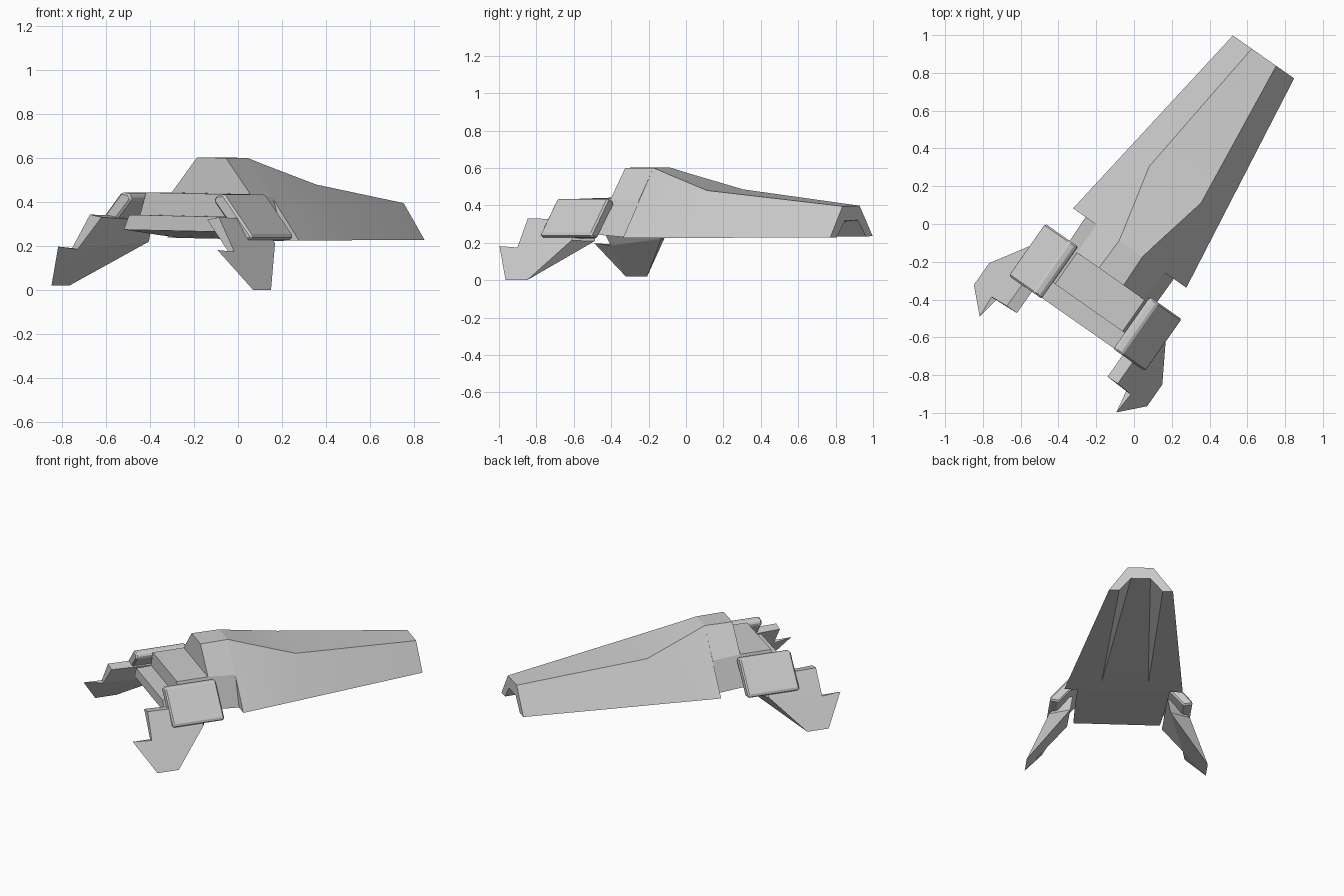
import bpy, bmesh, math
from mathutils import Matrix

cube = bpy.data.objects.get("Cube")
if cube:
    bpy.data.objects.remove(cube, do_unlink=True)

# One hull colour
GREY = (0.6, 0.6, 0.6, 1.0)
hull_grey = bpy.data.materials.new("hull_grey")
hull_grey.diffuse_color = GREY
hull_grey.use_nodes = True
hull_grey.node_tree.nodes["Principled BSDF"].inputs["Base Color"].default_value = GREY

# The craft is built along its own y axis, then turned and slightly rolled
PLACE = (Matrix.Translation((0.041, -0.029, 0.0))
         @ Matrix.Rotation(math.radians(-35), 4, 'Z')
         @ Matrix.Rotation(0.018, 4, 'Y'))


def make(name, verts, faces, mirror=False, bevel=0.0, smooth=False):
    bm = bmesh.new()
    vs = [bm.verts.new(v) for v in verts]
    for f in faces:
        bm.faces.new([vs[i] for i in f])
    bmesh.ops.remove_doubles(bm, verts=bm.verts, dist=0.0005)
    bmesh.ops.recalc_face_normals(bm, faces=bm.faces)
    mesh = bpy.data.meshes.new(name)
    bm.to_mesh(mesh)
    bm.free()
    mesh.materials.append(hull_grey)
    ob = bpy.data.objects.new(name, mesh)
    bpy.context.collection.objects.link(ob)
    ob.matrix_world = PLACE
    if bevel:
        mod = ob.modifiers.new("bevel", 'BEVEL')
        mod.width, mod.segments = bevel, 1
    if mirror:
        ob.modifiers.new("mirror", 'MIRROR')
    if smooth:
        bpy.ops.object.select_all(action='DESELECT')
        ob.select_set(True)
        bpy.context.view_layer.objects.active = ob
        bpy.ops.object.shade_smooth_by_angle(angle=math.radians(25))
    return ob


def loft(name, rings, **kw):
    """Skin a list of equal-length closed rings and cap both ends."""
    n = len(rings[0])
    verts = [p for r in rings for p in r]
    faces = [(k * n + i, k * n + (i + 1) % n, (k + 1) * n + (i + 1) % n, (k + 1) * n + i)
             for k in range(len(rings) - 1) for i in range(n)]
    last = (len(rings) - 1) * n
    faces += [tuple(range(n)), tuple(range(last, last + n))]
    return make(name, verts, faces, **kw)


def section(y, half):
    """Symmetric cross-section from its right half, given as (x, z)."""
    return [(x, y, z) for x, z in half] + [(-x, y, z) for x, z in reversed(half)]


# Main hull: roof edge, lower edge, then the tapering channel underneath
loft("main_hull", [
    section(1.118, [(0.079, 0.397), (0.198, 0.232), (0.135, 0.232), (0.06, 0.32)]),
    section(0.295, [(0.168, 0.483), (0.310, 0.232), (0.142, 0.232), (0.12, 0.256)]),
    section(-0.02, [(0.096, 0.573), (0.353, 0.232), (0.145, 0.232), (0.145, 0.232)]),
    section(-0.117, [(0.075, 0.602), (0.366, 0.232), (0.145, 0.232), (0.145, 0.232)]),
], smooth=True)

# Narrower front: cockpit block, flat deck, low nose ledge
loft("cockpit", [
    section(-0.117, [(0.075, 0.602), (0.218, 0.425), (0.285, 0.232)]),
    section(-0.297, [(0.080, 0.602), (0.218, 0.440), (0.282, 0.245)])])
loft("front_deck", [
    section(-0.297, [(0.218, 0.440), (0.282, 0.245)]),
    section(-0.500, [(0.218, 0.440), (0.273, 0.262)])])
loft("nose_ledge", [
    section(-0.500, [(0.245, 0.338), (0.273, 0.262)]),
    section(-0.600, [(0.240, 0.338), (0.268, 0.270)])])

# Side pods: slanted slabs on both sides of the nose
pod = [(0.228, 0.408), (0.242, 0.435), (0.285, 0.440),
       (0.443, 0.255), (0.437, 0.238), (0.385, 0.230)]
loft("side_pod", [[(x, y, z) for x, z in pod] for y in (-0.268, -0.604)],
     mirror=True, bevel=0.01)

# Claw blades: notched wedges pointing down and forward
outer = [(0.358, -0.742, 0.337), (0.450, -0.748, 0.183), (0.442, -0.870, 0.190),
         (0.560, -0.750, 0.010), (0.560, -0.610, 0.010), (0.435, -0.405, 0.220),
         (0.358, -0.405, 0.330)]
inner = [(0.293, -0.742, 0.326), (0.420, -0.748, 0.178), (0.442, -0.870, 0.190),
         (0.560, -0.750, 0.010), (0.560, -0.610, 0.010), (0.310, -0.340, 0.215),
         (0.293, -0.340, 0.310)]
panels = [(0, 1, 5, 6), (1, 2, 3), (1, 3, 4, 5)]
faces = panels + [tuple(i + 7 for i in f) for f in panels]
faces += [(i, (i + 1) % 7, (i + 1) % 7 + 7, i + 7) for i in range(7)]
make("claw_blade", outer + inner, faces, mirror=True)
